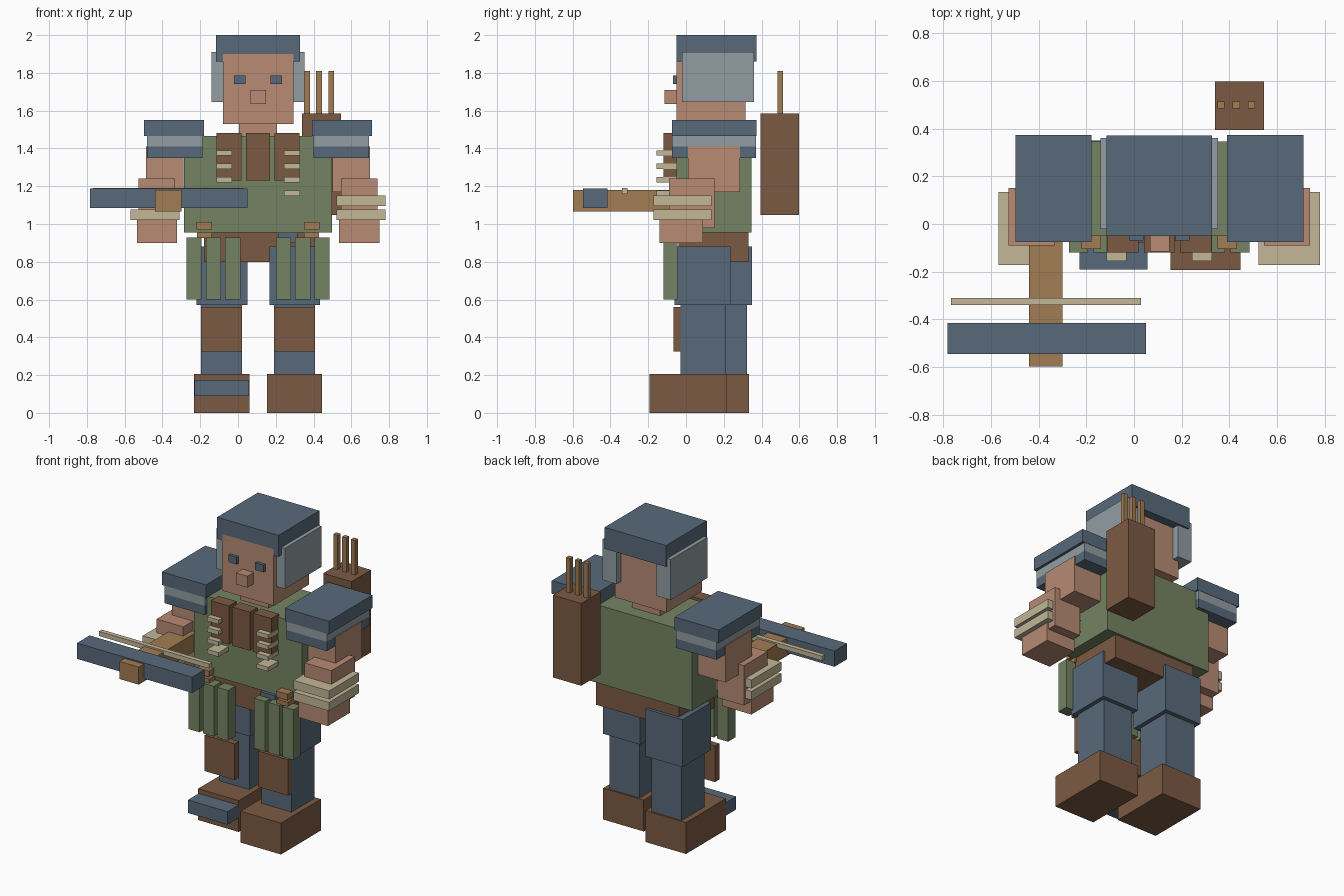
import bpy

cube = bpy.data.objects.get("Cube")
if cube:
    bpy.data.objects.remove(cube, do_unlink=True)


def material(name, hex_code):
    def linear(i):
        c = int(hex_code[i:i + 2], 16) / 255
        return ((c + 0.055) / 1.055) ** 2.4
    colour = (linear(0), linear(2), linear(4), 1)
    mat = bpy.data.materials.new(name)
    mat.use_nodes = True
    mat.diffuse_color = colour
    mat.node_tree.nodes["Principled BSDF"].inputs["Base Color"].default_value = colour
    return mat


blue = material("slate_blue", "586a7b")
grey = material("pale_steel", "929da3")
skin = material("skin", "b78b73")
green = material("olive_green", "758463")
brown = material("leather_brown", "7c5a43")
tan = material("wood_tan", "a27d53")
cream = material("cream_cloth", "c2b797")


def box(name, mat, x, y, z):
    """Box between the given (low, high) limits on each axis."""
    bpy.ops.mesh.primitive_cube_add(size=1, location=[sum(r) / 2 for r in (x, y, z)])
    obj = bpy.context.object
    obj.name = name
    obj.scale = [r[1] - r[0] for r in (x, y, z)]
    bpy.ops.object.transform_apply(location=False, rotation=False, scale=True)
    obj.data.materials.append(mat)
    return obj


CENTRE = 0.106


def pair(name, mat, x, y, z):
    """Left box and its mirror image across the body's centre line."""
    box("left_" + name, mat, x, y, z)
    box("right_" + name, mat, (2 * CENTRE - x[1], 2 * CENTRE - x[0]), y, z)


# Head and helmet
box("head", skin, (-0.08, 0.293), (-0.05, 0.315), (1.53, 1.9))
box("neck", skin, (0.005, 0.207), (0.02, 0.26), (1.44, 1.54))
box("nose", skin, (0.067, 0.148), (-0.115, -0.04), (1.635, 1.71))
pair("eye", blue, (0.173, 0.233), (-0.07, -0.04), (1.74, 1.787))
box("helmet", blue, (-0.116, 0.328), (-0.05, 0.372), (1.86, 2.0))
pair("helmet_flap", grey, (0.25, 0.353), (-0.02, 0.36), (1.645, 1.91))

# Torso and waist
box("torso", green, (-0.285, 0.497), (-0.05, 0.347), (0.955, 1.465))
box("waist", brown, (-0.18, 0.42), (-0.04, 0.33), (0.8, 0.96))
box("belt_buckle", blue, (0.212, 0.315), (-0.07, -0.03), (0.9, 0.955))
pair("belt_tab", tan, (0.35, 0.432), (-0.105, -0.04), (0.97, 1.01))
pair("lower_belt_tab", tan, (0.35, 0.43), (-0.1, -0.03), (0.925, 0.955))

# Chest pouches and cloth ties
box("middle_chest_pouch", brown, (0.042, 0.17), (-0.12, -0.04), (1.23, 1.482))
pair("chest_pouch", brown, (0.194, 0.325), (-0.12, -0.04), (1.23, 1.482))
for i in range(4):
    z = 1.362 - 0.071 * i
    pair("chest_tie_%d" % (i + 1), cream, (0.244, 0.327), (-0.155, -0.04), (z, z + 0.028))

# Shoulder pads and arms
pair("shoulder_cap", blue, (0.391, 0.71), (-0.075, 0.373), (1.465, 1.55))
pair("shoulder_band", grey, (0.401, 0.693), (-0.073, 0.371), (1.41, 1.465))
pair("shoulder_rim", blue, (0.401, 0.693), (-0.073, 0.371), (1.35, 1.41))
pair("upper_arm", skin, (0.5, 0.698), (0.01, 0.285), (1.17, 1.41))
pair("forearm", skin, (0.545, 0.738), (-0.09, 0.152), (0.98, 1.24))
pair("hand", skin, (0.535, 0.748), (-0.14, 0.09), (0.9, 1.05))
for name, z in (("upper", 1.095), ("lower", 1.02)):
    pair(name + "_wrist_wrap", cream, (0.522, 0.78), (-0.173, 0.135), (z, z + 0.056))

# Hip pouches
for i in range(3):
    x = 0.2 + 0.1025 * i
    pair("hip_pouch_%d" % (i + 1), green, (x, x + 0.08), (-0.12, -0.045), (0.6, 0.928))

# Legs, with the right one set back
for side, dx, dy in (("left", 0, 0), ("right", -0.386, 0.115)):
    def leg(name, mat, x, y, z):
        box(side + name, mat, (x[0] + dx, x[1] + dx), (y[0] + dy, y[1] + dy), z)
    leg("_thigh", blue, (0.167, 0.435), (-0.06, 0.235), (0.57, 0.88))
    leg("_shin", blue, (0.191, 0.408), (-0.03, 0.208), (0.2, 0.58))
    leg("_boot", brown, (0.153, 0.446), (-0.193, 0.218), (0, 0.205))
pair("knee_guard", brown, (0.19, 0.407), (-0.065, -0.02), (0.325, 0.56))
box("right_toe_plate", blue, (-0.229, 0.057), (-0.19, -0.07), (0.09, 0.175))

# Quiver and bolts
box("quiver", brown, (0.34, 0.545), (0.395, 0.597), (1.047, 1.585))
for i in range(3):
    x = 0.35 + 0.064 * i
    box("bolt_%d" % (i + 1), tan, (x, x + 0.03), (0.484, 0.514), (1.5, 1.81))

# Crossbow
box("crossbow_stock", tan, (-0.44, -0.3), (-0.597, 0.0), (1.065, 1.18))
box("crossbow_bow", blue, (-0.783, 0.05), (-0.545, -0.415), (1.085, 1.188))
box("crossbow_string", cream, (-0.768, 0.03), (-0.34, -0.31), (1.16, 1.19))
